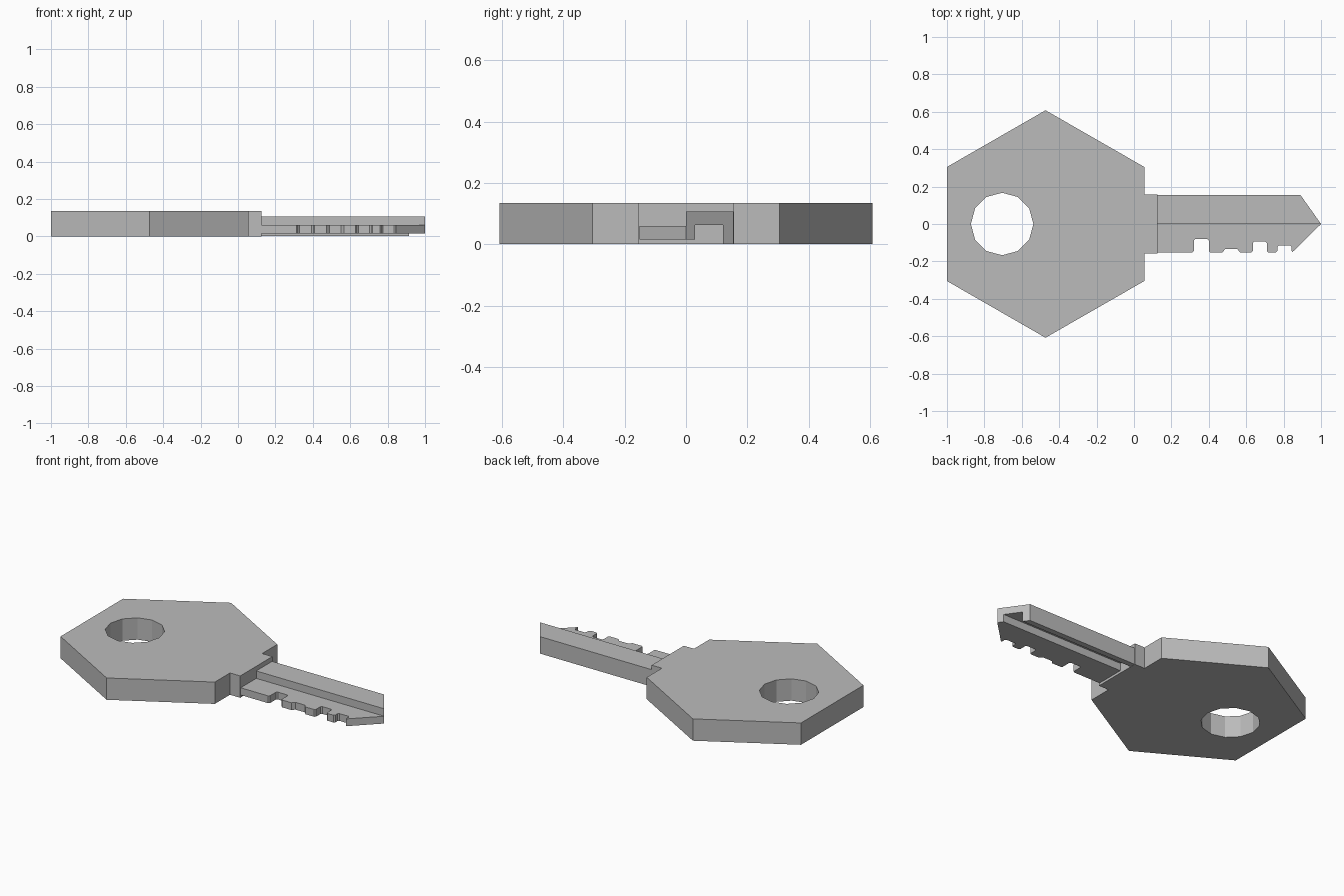
import bpy
import bmesh
from math import pi, cos, sin
from mathutils import Matrix

default = bpy.data.objects.get("Cube")
if default:
    bpy.data.objects.remove(default, do_unlink=True)

metal = bpy.data.materials.new("grey metal")
metal.use_nodes = True
grey = (0.5, 0.5, 0.5, 1)
metal.diffuse_color = grey
metal.node_tree.nodes["Principled BSDF"].inputs["Base Color"].default_value = grey


def prism(name, outline, low, high, matrix=Matrix()):
    """Extrude a flat outline from low to high along its local z axis."""
    bm = bmesh.new()
    face = bm.faces.new([bm.verts.new((a, b, low)) for a, b in outline])
    moved = bmesh.ops.extrude_face_region(bm, geom=[face])["geom"]
    tops = [v for v in moved if isinstance(v, bmesh.types.BMVert)]
    bmesh.ops.translate(bm, verts=tops, vec=(0, 0, high - low))
    bm.transform(matrix)
    bmesh.ops.recalc_face_normals(bm, faces=bm.faces)
    mesh = bpy.data.meshes.new(name)
    bm.to_mesh(mesh)
    bm.free()
    mesh.materials.append(metal)
    obj = bpy.data.objects.new(name, mesh)
    bpy.context.collection.objects.link(obj)
    return obj


def combine(obj, cutter, operation):
    """Apply a boolean and discard the helper shape."""
    cutter.hide_render = True
    mod = obj.modifiers.new("cut", "BOOLEAN")
    mod.operation = operation
    mod.solver = "EXACT"
    mod.object = cutter
    bpy.context.view_layer.objects.active = obj
    bpy.ops.object.modifier_apply(modifier=mod.name)
    bpy.data.objects.remove(cutter, do_unlink=True)


# Hexagonal bow with its square collar, mirrored about the long axis
half = [(-0.473, 0.608), (0.055, 0.305), (0.055, 0.157), (0.125, 0.157)]
half = [(-1, 0.305)] + half
bow = prism("bow", half + [(x, -y) for x, y in reversed(half)], 0, 0.135)

# Twelve-sided ring hole
hole = [(-0.705 + 0.167 * cos(i * pi / 6), 0.167 * sin(i * pi / 6)) for i in range(12)]
combine(bow, prism("hole_cutter", hole, -0.1, 0.3), "DIFFERENCE")

# Blade: stepped cross-section (y, z) with a groove underneath, run along x
section = [(-0.3, 0.015), (0.03, 0.015), (0.03, 0.062), (0.12, 0.062), (0.12, 0.001),
           (0.155, 0.001), (0.155, 0.106), (0, 0.106), (0, 0.06), (-0.3, 0.06)]
along_x = Matrix(((0, 0, 1, 0), (1, 0, 0, 0), (0, 1, 0, 0), (0, 0, 0, 1)))
blade = prism("blade", section, 0.1, 1.1, along_x)

# Plan of the blade: toothed edge with softened corners, then the pointed tip
edge = -0.152
soft = 0.008
plan = [(0.05, edge)]
for start, end, depth in [(0.32, 0.4, -0.08), (0.48, 0.56, -0.134),
                          (0.635, 0.71, -0.094), (0.767, 0.843, -0.115)]:
    plan += [(start - soft, edge), (start, edge + soft),
             (start, depth - soft), (start + soft, depth),
             (end - soft, depth), (end, depth - soft),
             (end, edge + soft)]
    if end < 0.8:
        plan.append((end + soft, edge))
plan += [(0.845, edge), (1, 0), (0.78, 0.31), (0.05, 0.31)]
combine(blade, prism("plan_cutter", plan, -0.1, 0.3), "INTERSECT")
